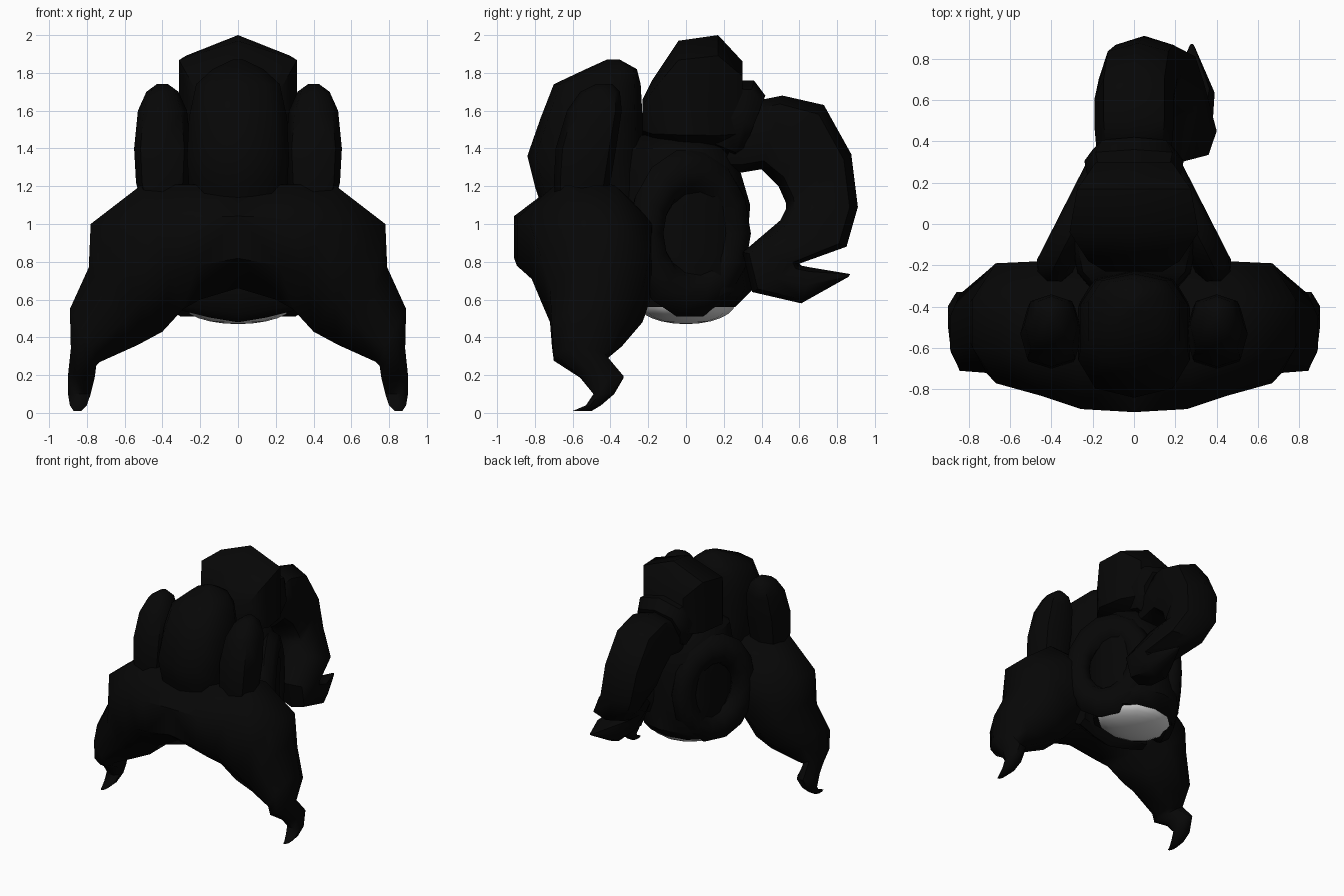
import bpy, bmesh, math
from mathutils import Vector, Matrix

old = bpy.data.objects.get("Cube")
if old:
    bpy.data.objects.remove(old, do_unlink=True)


def material(name, value):
    mat = bpy.data.materials.new(name)
    mat.use_nodes = True
    colour = (value, value, value, 1)
    mat.diffuse_color = colour
    shader = mat.node_tree.nodes["Principled BSDF"]
    shader.inputs["Base Color"].default_value = colour
    shader.inputs["Roughness"].default_value = 0.8
    return mat


black = material("black hair", 0.002)
pale = material("pale grey", 0.68)


def finish(name, bm, mat, mirrored=False, angle=50):
    """Turn a bmesh into a shaded object, optionally mirrored across x."""
    bmesh.ops.recalc_face_normals(bm, faces=bm.faces)
    mesh = bpy.data.meshes.new(name)
    bm.to_mesh(mesh)
    bm.free()
    mesh.materials.append(mat)
    obj = bpy.data.objects.new(name, mesh)
    bpy.context.collection.objects.link(obj)
    bpy.ops.object.select_all(action="DESELECT")
    obj.select_set(True)
    bpy.context.view_layer.objects.active = obj
    bpy.ops.object.shade_smooth_by_angle(angle=math.radians(angle))
    if mirrored:
        obj.modifiers.new("Mirror", "MIRROR")


def power(value, p):
    return math.copysign(abs(value) ** p, value)


def loft(name, sections, sides=8, p=0.75, flat=False, mirrored=False, open_start=False):
    """Skin rounded sections, each given by two opposite ends and a half width.
    Flat turns the section half a step, so that it has a flat top and front."""
    bm = bmesh.new()
    rings = []
    turn = math.pi / sides if flat else 0
    reach = math.cos(turn) ** p
    for a, b, width in sections:
        a, b, width = Vector(a), Vector(b), Vector(width)
        ring = []
        for i in range(sides):
            t = math.tau * i / sides + turn
            offset = (b - a) / 2 * power(math.cos(t), p) + width * power(math.sin(t), p)
            ring.append(bm.verts.new((a + b) / 2 + offset / reach))
        rings.append(ring)
    for lower, upper in zip(rings, rings[1:]):
        for i in range(sides):
            j = (i + 1) % sides
            bm.faces.new((lower[i], lower[j], upper[j], upper[i]))
    if not open_start:
        bm.faces.new(rings[0])
    bm.faces.new(rings[-1])
    finish(name, bm, black, mirrored)


def stack(name, levels, x=0, **options):
    """Loft upward through levels of (height, front, back, half width)."""
    loft(name, [((x, f, z), (x, b, z), (w, 0, 0)) for z, f, b, w in levels], **options)


def sweep(name, sections, **options):
    """Loft sideways through (outer x, z, inner x, z, front, back), mirrored at the middle."""
    loft(name, [((xo, (f + b) / 2, zo), (xi, (f + b) / 2, zi), (0, (b - f) / 2, 0))
                for xo, zo, xi, zi, f, b in sections], mirrored=True, open_start=True, **options)


def lock(name, points):
    """Loft along a side profile of (x, inner y, inner z, outer y, outer z, half width)."""
    loft(name, [((x, a, b), (x, c, d), (w, 0, 0)) for x, a, b, c, d, w in points])


# Shallow head underside showing below the hair
bm = bmesh.new()
bmesh.ops.create_uvsphere(bm, u_segments=12, v_segments=12, radius=1,
                          matrix=Matrix.Translation((0, 0.0, 0.58)) @ Matrix.Diagonal((0.3, 0.26, 0.11, 1)))
bmesh.ops.delete(bm, geom=[v for v in bm.verts if v.co.z > 0.59], context="VERTS")
finish("head_underside", bm, pale, angle=60)

# Main cap of hair
stack("hair_cap", [
    (0.56, -0.29, 0.26, 0.3), (0.65, -0.32, 0.35, 0.31), (0.85, -0.4, 0.32, 0.31),
    (1.1, -0.4, 0.34, 0.31), (1.27, -0.38, 0.29, 0.31), (1.4, -0.36, 0.22, 0.28),
    (1.47, -0.25, 0.12, 0.15)], sides=12, p=0.85)

# Lip of hair hanging between the fringe and the head
sweep("fringe_lip", [
    (0, 0.85, 0, 0.48, -0.37, -0.23), (0.15, 0.83, 0.15, 0.505, -0.36, -0.22),
    (0.31, 0.8, 0.31, 0.545, -0.34, -0.2)])

# Rolled rings over the ears
bm = bmesh.new()
around, tube = 14, 8
grid = []
for i in range(around):
    a = math.tau * i / around
    row = []
    for j in range(tube):
        b = math.tau * j / tube
        r = 0.26 + 0.1 * math.cos(b)
        row.append(bm.verts.new((0.09 * math.sin(b), r * math.cos(a), 1.25 * r * math.sin(a))))
    grid.append(row)
for i in range(around):
    for j in range(tube):
        k, m = (i + 1) % around, (j + 1) % tube
        bm.faces.new((grid[i][j], grid[k][j], grid[k][m], grid[i][m]))
bm.transform(Matrix.Translation((0.27, 0.02, 0.95)) @ Matrix.Rotation(math.radians(27), 4, "Z"))
finish("ear_ring", bm, black, mirrored=True)

# Swept fringe ending in hooked side locks
sweep("fringe", [
    (0, 1.2, 0, 0.66, -0.91, -0.2),
    (0.28, 1.21, 0.2, 0.6, -0.895, -0.19),
    (0.52, 1.2, 0.29, 0.55, -0.83, -0.18),
    (0.78, 1.0, 0.4, 0.43, -0.77, -0.19),
    (0.79, 0.77, 0.53, 0.36, -0.72, -0.23),
    (0.89, 0.55, 0.73, 0.27, -0.71, -0.34),
    (0.885, 0.34, 0.75, 0.25, -0.7, -0.43),
    (0.9, 0.2, 0.76, 0.18, -0.56, -0.33),
    (0.9, 0.1, 0.78, 0.1, -0.49, -0.38),
    (0.89, 0.04, 0.8, 0.04, -0.53, -0.45),
    (0.87, 0.01, 0.83, 0.01, -0.6, -0.5)], flat=True, p=1)

# Tall front roll
stack("front_roll", [
    (1.08, -0.76, -0.2, 0.26), (1.2, -0.8, -0.2, 0.27), (1.36, -0.84, -0.22, 0.28),
    (1.56, -0.77, -0.23, 0.27), (1.74, -0.7, -0.24, 0.23), (1.82, -0.53, -0.26, 0.14),
    (1.87, -0.42, -0.35, 0.03)], sides=10)

# Puffs beside the front roll
stack("side_puff", [
    (1.1, -0.69, -0.42, 0.11), (1.22, -0.7, -0.4, 0.14), (1.4, -0.69, -0.37, 0.15),
    (1.6, -0.63, -0.34, 0.13), (1.7, -0.56, -0.35, 0.085), (1.74, -0.48, -0.39, 0.03)],
    x=0.4, mirrored=True)

# Peaked bun on the crown
bun = [(-0.23, 1.46, 1.66, 0.15), (-0.18, 1.42, 1.76, 0.24), (-0.04, 1.37, 1.97, 0.34),
       (0.17, 1.36, 2.0, 0.3), (0.3, 1.4, 1.86, 0.2)]
loft("crown_bun", [((0, y, lo), (0, y, hi), (w, 0, 0)) for y, lo, hi, w in bun], sides=6, p=0.6)

# Band holding the tail
lock("tail_band", [
    (0, 0.14, 1.38, 0.27, 1.76, 0.22), (0, 0.25, 1.33, 0.36, 1.76, 0.24),
    (0, 0.3, 1.37, 0.42, 1.68, 0.2)])

# Curled tail with a hooked tip drifting to the left
lock("curled_tail", [
    (0, 0.18, 1.28, 0.33, 1.6, 0.16), (0, 0.28, 1.27, 0.41, 1.66, 0.18),
    (0, 0.4, 1.29, 0.51, 1.68, 0.19), (0, 0.49, 1.2, 0.73, 1.63, 0.19),
    (0.02, 0.53, 1.11, 0.875, 1.37, 0.19), (0.05, 0.53, 1.08, 0.91, 1.09, 0.18),
    (0.15, 0.5, 1.02, 0.85, 0.88, 0.19), (0.23, 0.3, 0.85, 0.6, 0.79, 0.17),
    (0.25, 0.35, 0.64, 0.61, 0.78, 0.13), (0.28, 0.61, 0.58, 0.66, 0.77, 0.11),
    (0.28, 0.86, 0.72, 0.87, 0.735, 0.01)])
